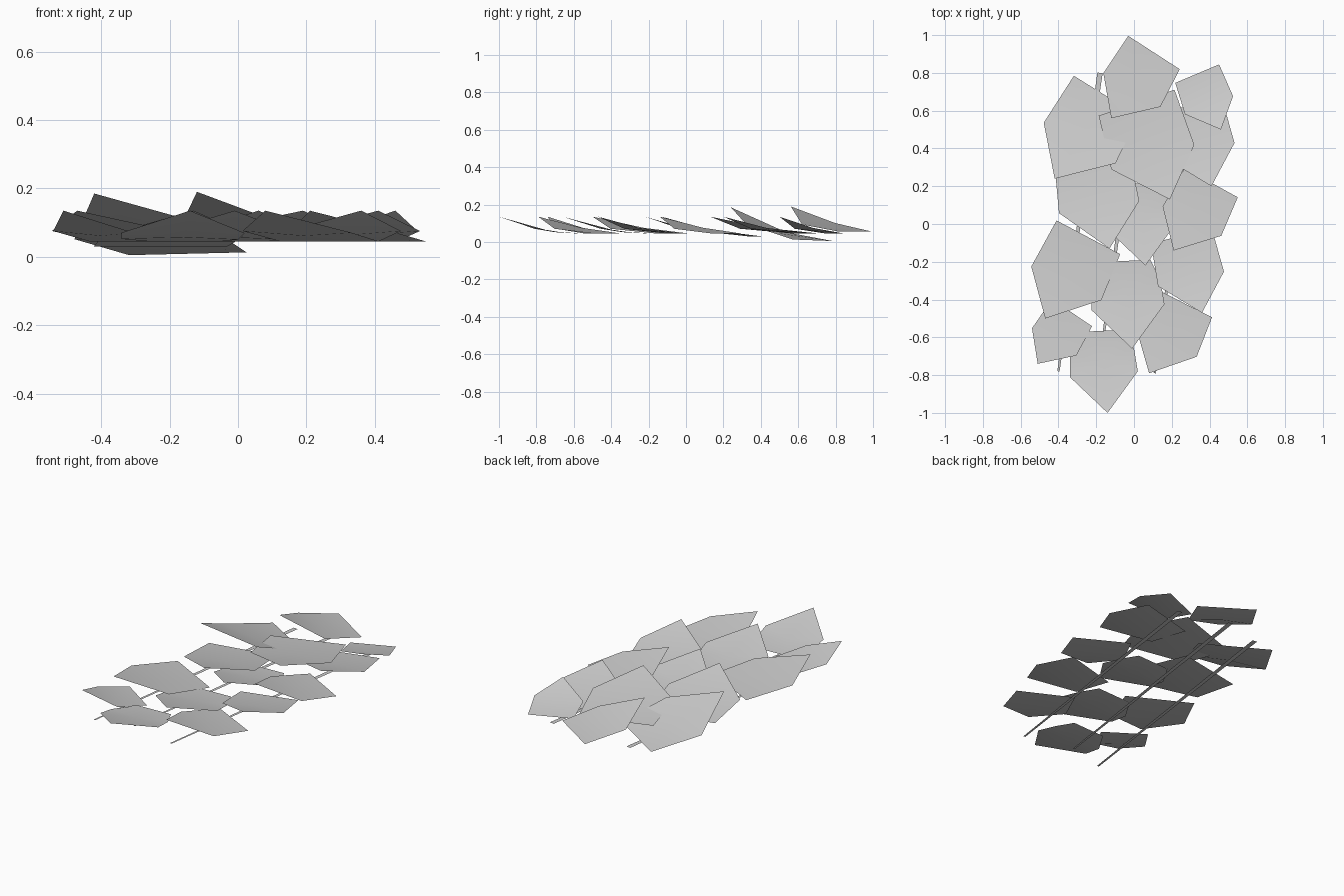
import bpy
import bmesh
from math import radians
from mathutils import Matrix, Vector

cube = bpy.data.objects.get("Cube")
if cube:
    bpy.data.objects.remove(cube, do_unlink=True)

# Single material
grey = bpy.data.materials.new("leaf grey")
grey.use_nodes = True
colour = (0.6, 0.6, 0.6, 1)
grey.diffuse_color = colour
grey.node_tree.nodes["Principled BSDF"].inputs["Base Color"].default_value = colour

# Leaf outlines, starting at the raised front tip
SLANTED = [(0, 0), (.26, .08), (.35, .29), (.06, .45), (-.06, .24)]
POINTED = [(0, 0), (.16, .22), (.14, .34), (.09, .44), (-.12, .43), (-.2, .3), (-.2, .19)]


def add_object(name, bm):
    mesh = bpy.data.meshes.new(name)
    bm.to_mesh(mesh)
    bm.free()
    mesh.materials.append(grey)
    obj = bpy.data.objects.new(name, mesh)
    bpy.context.collection.objects.link(obj)


def leaf(name, outline, tip, size=1.0, mirror=False, turn=0, base=.045, rise=.09, lean=0):
    """Thin sheet that curls up toward its tip along its own axis."""
    spin = Matrix.Rotation(radians(turn), 2)
    flip = -1 if mirror else 1
    flat = [spin @ Vector((x * flip, y)) * size for x, y in outline]
    centre = sum(flat, Vector((0, 0))) / len(flat)
    axis = Matrix.Rotation(radians(lean), 2) @ centre.normalized()
    length = max(p.dot(axis) for p in flat)
    bm = bmesh.new()

    def vert(p):
        lift = rise * (1 - p.dot(axis) / length) ** 2
        return bm.verts.new((tip[0] + p.x, tip[1] + p.y, base + lift))

    hub = vert(centre)
    rim = [vert(p) for p in flat]
    for i, v in enumerate(rim):
        face = bm.faces.new((hub, rim[i - 1], v))
        face.smooth = True
        face.normal_update()
        if face.normal.z < 0:
            face.normal_flip()
    add_object(name, bm)


def stem(name, start, end, front_half=.006, back_half=.014, z=.002):
    """Flat twig beneath the leaves, narrowing to the front."""
    a, b = Vector((*start, z)), Vector((*end, z))
    side = (b - a).cross(Vector((0, 0, 1))).normalized()
    corners = (a - side * front_half, a + side * front_half,
               b + side * back_half, b - side * back_half)
    bm = bmesh.new()
    bm.faces.new([bm.verts.new(c) for c in corners])
    add_object(name, bm)


# Back row, two leaves steeper than the rest
leaf("back_leaf", SLANTED, (-.12, .56), .98, turn=-4, base=.055, rise=.135)
leaf("back_right_leaf", SLANTED, (-.42, .24), 1.22, turn=-3, base=.005, rise=.18, lean=18)
leaf("back_left_leaf", SLANTED, (.46, .5), .76, mirror=True, turn=-6)

# Middle rows
leaf("upper_left_leaf", SLANTED, (.41, .2), 1.05, mirror=True, turn=-14)
leaf("upper_centre_leaf", SLANTED, (.19, .13), 1.28, mirror=True, turn=-10)
leaf("middle_left_leaf", SLANTED, (.21, -.14), .97)
leaf("middle_right_leaf", SLANTED, (-.13, -.13), 1.2, mirror=True, turn=-18, base=.03, rise=.105)
leaf("middle_centre_leaf", POINTED, (.06, -.22))

# Front rows
leaf("lower_right_leaf", SLANTED, (-.47, -.5), 1.15, turn=1)
leaf("lower_left_leaf", SLANTED, (.36, -.47), mirror=True, turn=-14)
leaf("lower_centre_leaf", POINTED, (-.01, -.66), 1.07)
leaf("front_left_leaf", SLANTED, (.08, -.79), .98, turn=2)
leaf("front_right_leaf", SLANTED, (-.51, -.74), .77, turn=-5)
leaf("front_leaf", POINTED, (-.14, -1))

# Three parallel stems
stem("right_stem", (-.4, -.78), (-.18, .8))
stem("centre_stem", (-.18, -.72), (.045, .865))
stem("left_stem", (.11, -.79), (.335, .785))
